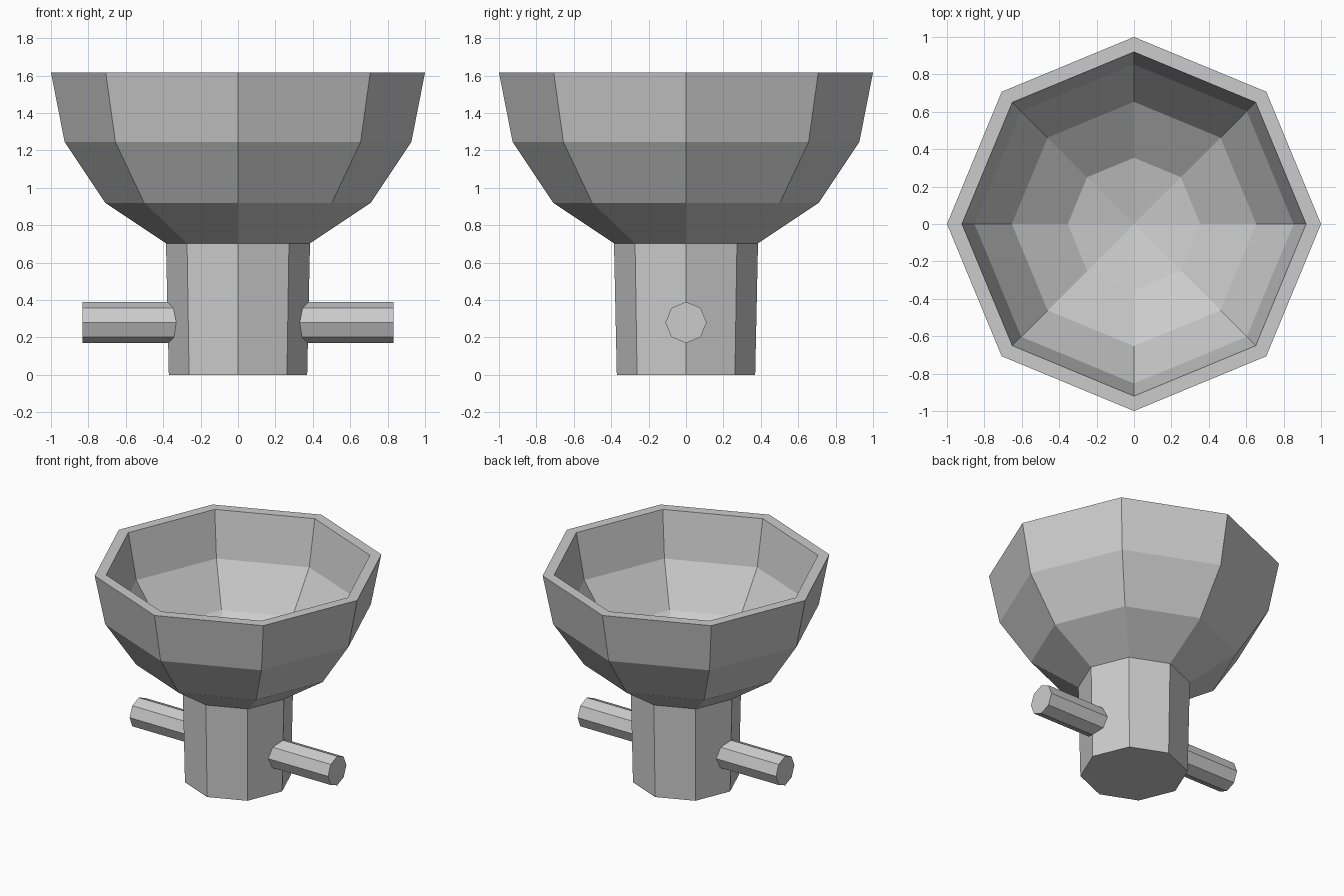
import bpy, bmesh, math
from mathutils import Matrix

if "Cube" in bpy.data.objects:
    bpy.data.objects.remove(bpy.data.objects["Cube"])

SIDES = 8


def add_object(name, bm):
    bmesh.ops.recalc_face_normals(bm, faces=bm.faces)
    mesh = bpy.data.meshes.new(name)
    bm.to_mesh(mesh)
    bm.free()
    obj = bpy.data.objects.new(name, mesh)
    bpy.context.collection.objects.link(obj)
    return obj


def lathe(name, profile):
    """Spin a (radius, z) profile around z into a faceted solid."""
    bm = bmesh.new()
    verts = [bm.verts.new((r, 0, z)) for r, z in profile]
    edges = [bm.edges.new(pair) for pair in zip(verts, verts[1:])]
    bmesh.ops.spin(bm, geom=verts + edges, cent=(0, 0, 0), axis=(0, 0, 1),
                   angle=math.tau, steps=SIDES, use_merge=False)
    bmesh.ops.remove_doubles(bm, verts=bm.verts, dist=1e-4)
    return add_object(name, bm)


# Bowl and stem: hemisphere rings on a slightly flared stem, with a hollow inside
rim_z, wall = 1.617, 0.92
outer = [(0.0, 0.0), (0.37, 0.0), (0.385, 0.703), (0.71, 0.92), (0.927, 1.245), (1.0, rim_z)]
inner = [(r * wall, rim_z - (rim_z - z) * wall) for r, z in reversed(outer[2:])]
lathe("bowl_and_stem", outer + inner + [(0.0, 0.70)])

# Cross bar through the stem
bm = bmesh.new()
bmesh.ops.create_cone(bm, cap_ends=True, segments=SIDES, radius1=0.11, radius2=0.11,
                      depth=1.664,
                      matrix=Matrix.Translation((0, 0, 0.28)) @ Matrix.Rotation(math.pi / 2, 4, 'Y'))
add_object("cross_bar", bm)
